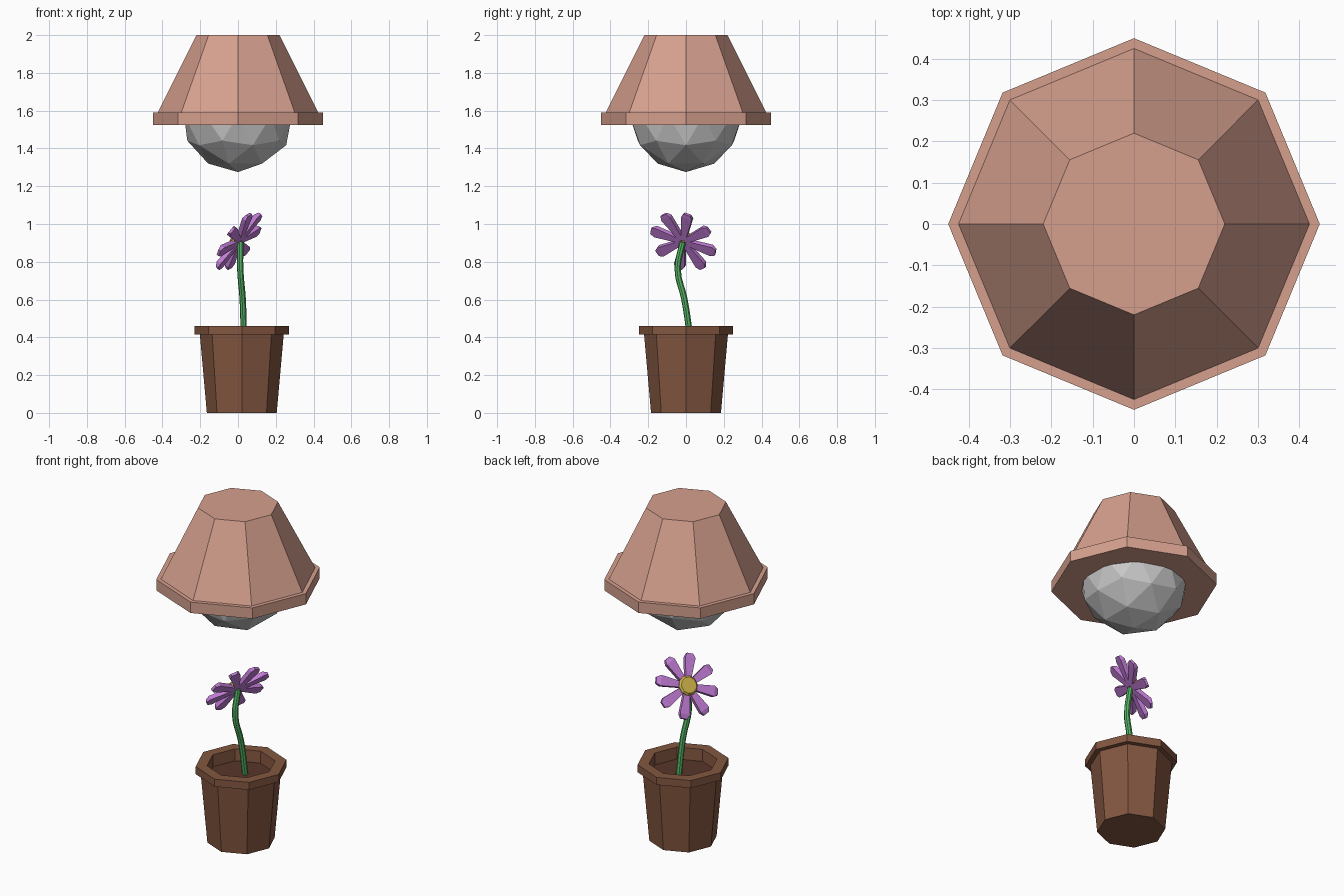
import bpy, bmesh, math
from mathutils import Matrix, Vector

cube = bpy.data.objects.get("Cube")
if cube:
    bpy.data.objects.remove(cube, do_unlink=True)


def material(name, rgb):
    m = bpy.data.materials.new(name)
    m.use_nodes = True
    m.diffuse_color = (*rgb, 1)
    node = next(n for n in m.node_tree.nodes if n.type == "BSDF_PRINCIPLED")
    node.inputs["Base Color"].default_value = (*rgb, 1)
    node.inputs["Roughness"].default_value = 0.8
    return m


shade_pink = material("shade pink", (0.67, 0.35, 0.27))
bulb_grey = material("bulb grey", (0.58, 0.58, 0.58))
pot_brown = material("pot brown", (0.23, 0.095, 0.052))
soil_brown = material("soil brown", (0.10, 0.037, 0.023))
stem_green = material("stem green", (0.09, 0.45, 0.13))
petal_purple = material("petal purple", (0.53, 0.20, 0.66))
middle_yellow = material("middle yellow", (0.62, 0.46, 0.07))


def finish(name, bm, mat, matrix=None):
    bmesh.ops.recalc_face_normals(bm, faces=bm.faces)
    me = bpy.data.meshes.new(name)
    bm.to_mesh(me)
    bm.free()
    me.materials.append(mat)
    ob = bpy.data.objects.new(name, me)
    if matrix:
        ob.matrix_world = matrix
    bpy.context.collection.objects.link(ob)
    return ob


def turned(name, profile, mat, matrix=None, sides=8):
    """Stack rings of (radius, height), bridge them and cap both ends."""
    bm = bmesh.new()
    rings = []
    for r, z in profile:
        angles = [math.tau * i / sides for i in range(sides)]
        rings.append([bm.verts.new((r * math.cos(a), r * math.sin(a), z)) for a in angles])
    for low, high in zip(rings, rings[1:]):
        for i in range(sides):
            j = (i + 1) % sides
            bm.faces.new((low[i], low[j], high[j], high[i]))
    bm.faces.new(rings[0])
    bm.faces.new(rings[-1])
    return finish(name, bm, mat, matrix)


# Lamp: faceted shade with a rim, and the bulb sunk into it
turned("lamp_shade",
       [(0.45, 1.525), (0.45, 1.59), (0.425, 1.59), (0.22, 2.0)], shade_pink)
bm = bmesh.new()
bmesh.ops.create_icosphere(bm, subdivisions=2, radius=0.3,
                           matrix=Matrix.Translation((0, 0, 1.575)))
finish("bulb", bm, bulb_grey)

# Pot: tapered body, overhanging rim and recessed inside
pot_place = Matrix.Translation((0.02, 0, 0))
turned("pot", [(0.185, 0), (0.222, 0.415), (0.25, 0.415), (0.25, 0.46),
               (0.187, 0.46), (0.183, 0.37)], pot_brown, pot_place)
turned("soil", [(0.182, 0.375), (0.184, 0.39)], soil_brown, pot_place)

# Flower head frame: z along the facing direction, x along one petal
facing = Vector((-0.756, 0.358, 0.547)).normalized()
along = Vector((0.29, -0.57, 0.77))
along = (along - facing * along.dot(facing)).normalized()
across = facing.cross(along)
head = Matrix((along, across, facing)).transposed().to_4x4()
head.translation = (0.003, -0.013, 0.91)

# Stem
curve = bpy.data.curves.new("stem", "CURVE")
curve.dimensions = "3D"
curve.bevel_depth = 0.017
curve.bevel_resolution = 2
curve.resolution_u = 4
curve.use_fill_caps = True
path = [(0.031, 0.025, 0.38), (0.025, -0.008, 0.6), (0.012, -0.044, 0.76),
        head.translation - facing * 0.012]
spline = curve.splines.new("BEZIER")
spline.bezier_points.add(len(path) - 1)
for point, co in zip(spline.bezier_points, path):
    point.co = co
    point.handle_left_type = point.handle_right_type = "AUTO"
spline.use_smooth = False
curve.materials.append(stem_green)
stem = bpy.data.objects.new("stem", curve)
bpy.context.collection.objects.link(stem)


# Petals: tapered bars with a chamfered tip
def petal(name, angle):
    bm = bmesh.new()
    rings = []
    for x, half, low, high in ((0.012, 0.013, -0.013, 0.013), (0.16, 0.030, -0.013, 0.013),
                               (0.184, 0.018, -0.011, 0.004)):
        rings.append([bm.verts.new((x, y, z)) for y, z in
                      ((-half, low), (half, low), (half, high), (-half, high))])
    for a, b in zip(rings, rings[1:]):
        for i in range(4):
            j = (i + 1) % 4
            bm.faces.new((a[i], a[j], b[j], b[i]))
    bm.faces.new(rings[0])
    bm.faces.new(rings[-1])
    finish(name, bm, petal_purple, head @ Matrix.Rotation(angle, 4, "Z"))


for k in range(8):
    petal(f"petal_{k + 1}", k * math.tau / 8)

# Flower middle with a bevelled edge
turned("flower_middle", [(0.054, 0.0), (0.056, 0.018), (0.046, 0.028)],
       middle_yellow, head, sides=10)
